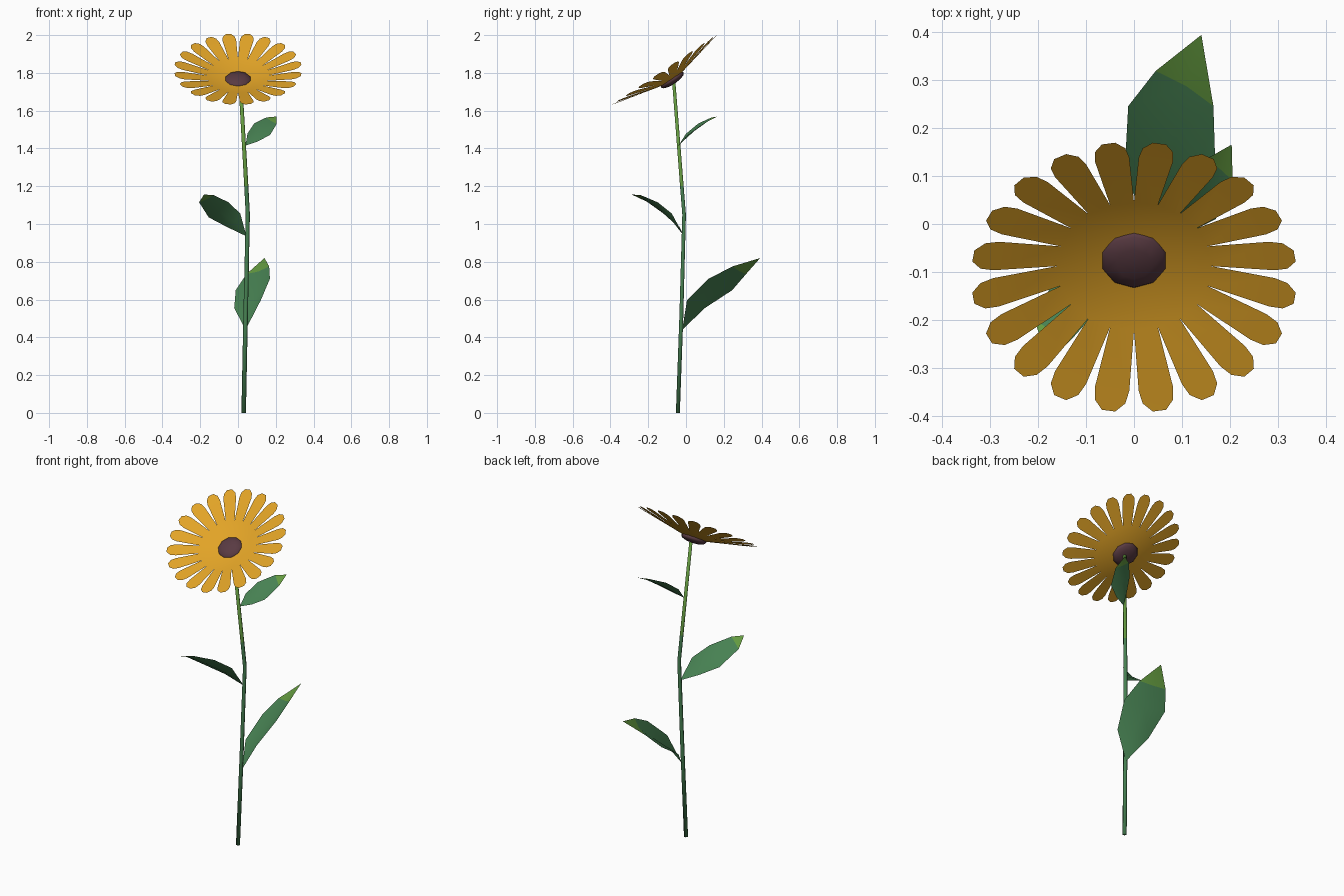
import bpy, bmesh, math
from mathutils import Vector, Matrix

if "Cube" in bpy.data.objects:
    bpy.data.objects.remove(bpy.data.objects["Cube"])


def material(name, rgb):
    m = bpy.data.materials.new(name)
    m.diffuse_color = (*rgb, 1)
    m.use_nodes = True
    m.node_tree.nodes["Principled BSDF"].inputs["Base Color"].default_value = m.diffuse_color
    return m


GREEN = material("leaf green", (0.063, 0.22, 0.085))
LIGHT = material("light green", (0.125, 0.32, 0.05))
YELLOW = material("petal yellow", (0.76, 0.37, 0.02))
BROWN = material("seed brown", (0.10, 0.043, 0.055))


def finish(name, bm, mats, smooth=True):
    me = bpy.data.meshes.new(name)
    bm.to_mesh(me)
    bm.free()
    for m in mats:
        me.materials.append(m)
    for p in me.polygons:
        p.use_smooth = smooth
    ob = bpy.data.objects.new(name, me)
    bpy.context.collection.objects.link(ob)
    return ob


# stem: tapered tube with a lighter upper part
path = [(0.03, -0.043, 0, 0.012), (0.04, -0.025, 0.5, 0.012), (0.052, -0.01, 1.05, 0.011),
        (0.044, -0.022, 1.2, 0.011), (0.012, -0.065, 1.755, 0.010)]
SIDES = 6
bm = bmesh.new()
rings = []
for x, y, z, r in path:
    rings.append([bm.verts.new((x + r * math.cos(a), y + r * math.sin(a), z))
                  for a in (2 * math.pi * i / SIDES for i in range(SIDES))])
for k in range(len(rings) - 1):
    for i in range(SIDES):
        j = (i + 1) % SIDES
        f = bm.faces.new((rings[k][i], rings[k][j], rings[k + 1][j], rings[k + 1][i]))
        f.material_index = 1 if k == 3 else 0
bm.faces.new(rings[0][::-1])
bm.faces.new(rings[-1]).material_index = 1
finish("stem", bm, [GREEN, LIGHT])


# leaves: left and right edge points, midrib sunk between them, light tip
def leaf(name, base, tip, left, right):
    base, tip = Vector(base), Vector(tip)
    bm = bmesh.new()
    b, t = bm.verts.new(base), bm.verts.new(tip)
    rows = []
    for l, r, depth in zip(left, right, (0.16, 0.10, 0.06)):
        l, r = Vector(l), Vector(r)
        n = (r - l).cross(tip - base).normalized()
        if n.z < 0:
            n.negate()
        mid = (l + r) / 2 - n * (r - l).length * depth
        rows.append([bm.verts.new(p) for p in (l, mid, r)])
    for s in (0, 1):
        bm.faces.new((b, rows[0][s + 1], rows[0][s]))
        for p, q in zip(rows, rows[1:]):
            bm.faces.new((p[s], p[s + 1], q[s + 1], q[s]))
        bm.faces.new((rows[-1][s], rows[-1][s + 1], t)).material_index = 1
    bm.normal_update()
    if sum(f.normal.z for f in bm.faces) < 0:
        bmesh.ops.reverse_faces(bm, faces=bm.faces[:])
    finish(name, bm, [GREEN, LIGHT])


leaf("lower_leaf", (0.04, -0.02, 0.44), (0.14, 0.393, 0.82),
     [(-0.02, 0.10, 0.555), (-0.012, 0.245, 0.65), (0.045, 0.318, 0.735)],
     [(0.12, 0.005, 0.595), (0.169, 0.12, 0.71), (0.165, 0.245, 0.775)])
leaf("middle_leaf", (0.045, -0.01, 0.935), (-0.18, -0.288, 1.156),
     [(-0.06, -0.035, 0.985), (-0.155, -0.09, 1.035), (-0.206, -0.20, 1.115)],
     [(0.012, -0.075, 1.055), (-0.05, -0.15, 1.115), (-0.13, -0.24, 1.153)])
leaf("upper_leaf", (0.04, -0.04, 1.415), (0.203, 0.165, 1.569),
     [(0.05, 0.0, 1.478), (0.085, 0.065, 1.532), (0.15, 0.135, 1.564)],
     [(0.105, -0.022, 1.437), (0.17, 0.01, 1.472), (0.205, 0.09, 1.53)])

# flower head frame: tilted towards the front
TILT = Matrix.Rotation(math.atan2(0.556, 0.831), 4, 'X')
APEX = Matrix.Translation((0, -0.067, 1.755))

# petals: one shallow cone with twenty rounded lobes
N, R, DEPTH, VALLEY = 20, 0.338, 0.078, 0.16
lobe = [(0.29, -0.036), (0.318, -0.032), (R, -0.014), (R, 0.014), (0.318, 0.032), (0.29, 0.036)]
bm = bmesh.new()
centre = bm.verts.new((0, 0, 0))


def cone_vert(r, w, a):
    h = DEPTH * r / R
    return bm.verts.new((r * math.cos(a) - w * math.sin(a), r * math.sin(a) + w * math.cos(a), h))


step = 2 * math.pi / N
valleys = [cone_vert(VALLEY, 0, i * step) for i in range(N)]
for i in range(N):
    edge = [cone_vert(r, w, (i + 0.5) * step) for r, w in lobe]
    v0, v1 = valleys[i], valleys[(i + 1) % N]
    bm.faces.new((centre, v0, v1))
    bm.faces.new((v0, edge[0], edge[5], v1))
    bm.faces.new(edge)
bm.transform(APEX @ TILT)
finish("petals", bm, [YELLOW])

# seed head: flattened ball in the middle of the petals
bm = bmesh.new()
bmesh.ops.create_uvsphere(bm, u_segments=10, v_segments=6, radius=1)
bm.transform(APEX @ TILT @ Matrix.Translation((0, 0, 0.010)) @ Matrix.Diagonal((0.073, 0.073, 0.024, 1)))
finish("seed_head", bm, [BROWN])
